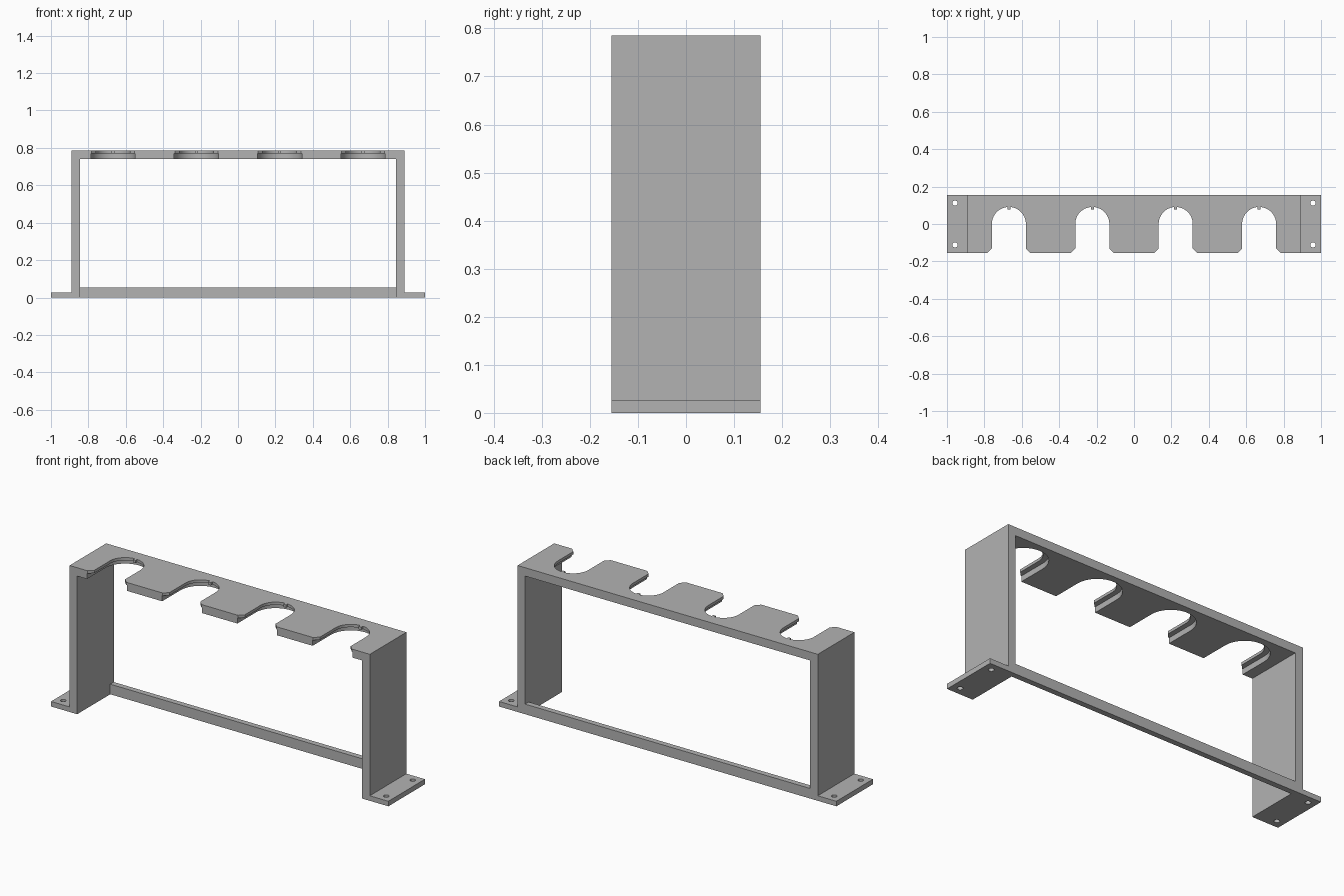
import bpy, bmesh, math
from mathutils import Vector

cube = bpy.data.objects.get("Cube")
if cube:
    bpy.data.objects.remove(cube, do_unlink=True)

grey = bpy.data.materials.new("plain grey")
grey.use_nodes = True
COLOUR = (0.45, 0.45, 0.45, 1)
grey.diffuse_color = COLOUR
grey.node_tree.nodes["Principled BSDF"].inputs["Base Color"].default_value = COLOUR

H, D = 0.785, 0.155            # height, half depth
POST_IN, POST_OUT = 0.845, 0.89
PLATE_Z, LIP_Z = 0.74, 0.77    # underside of the shelf and of its lip
FOOT = 0.027


def prism(name, points, offset):
    """Extrude a closed outline of 3D points by an offset."""
    bm = bmesh.new()
    face = bm.faces.new([bm.verts.new(p) for p in points])
    new = bmesh.ops.extrude_face_region(bm, geom=[face])["geom"]
    bmesh.ops.translate(bm, vec=Vector(offset),
                        verts=[v for v in new if isinstance(v, bmesh.types.BMVert)])
    bmesh.ops.recalc_face_normals(bm, faces=bm.faces)
    mesh = bpy.data.meshes.new(name)
    bm.to_mesh(mesh)
    bm.free()
    mesh.materials.append(grey)
    ob = bpy.data.objects.new(name, mesh)
    bpy.context.collection.objects.link(ob)
    return ob


def flat_prism(name, outline, z0, z1):
    return prism(name, [(x, y, z0) for x, y in outline], (0, 0, z1 - z0))


def cut(target, cutter):
    """Subtract the cutter, then discard it."""
    mod = target.modifiers.new("cut", 'BOOLEAN')
    mod.operation, mod.solver, mod.object = 'DIFFERENCE', 'EXACT', cutter
    cutter.hide_render = True
    bpy.context.view_layer.update()
    graph = bpy.context.evaluated_depsgraph_get()
    mesh = bpy.data.meshes.new_from_object(target.evaluated_get(graph))
    target.modifiers.clear()
    target.data = mesh
    bpy.data.objects.remove(cutter, do_unlink=True)


def arc(cx, r, steps, start=0.0, end=math.pi, cy=0.0):
    return [(cx + r * math.cos(a), cy + r * math.sin(a))
            for a in (start + (end - start) * i / steps for i in range(steps + 1))]


# Frame: one hat-shaped profile with feet, posts and shelf
half = [(POST_IN, PLATE_Z), (POST_IN, 0), (1, 0), (1, FOOT), (POST_OUT, FOOT), (POST_OUT, H)]
profile = half + [(-x, z) for x, z in reversed(half)]
frame = prism("frame", [(x, -D, z) for x, z in profile], (0, 2 * D, 0))

# Slots: chamfered lip with a small nub, over a wider recess
R, WIDE, CHAMFER, NUB = 0.091, 0.118, 0.024, 0.008
for i in range(4):
    cx = (i - 1.5) * 0.446
    tilt = math.asin(NUB / R)
    mid = math.pi / 2
    right = [(cx + R + 2 * CHAMFER, -D - CHAMFER), (cx + R, -D + CHAMFER)]
    left = [(2 * cx - x, y) for x, y in reversed(right)]
    nub = [(cx + NUB, R - 0.014), (cx - NUB, R - 0.014)]
    lip = (right + arc(cx, R, 16, 0, mid - tilt) + nub
           + arc(cx, R, 16, mid + tilt, math.pi) + left)
    cut(frame, flat_prism("lip_cutter", lip, 0.7, 0.82))
    recess = [(cx + WIDE, -0.2)] + arc(cx, WIDE, 32) + [(cx - WIDE, -0.2)]
    cut(frame, flat_prism("recess_cutter", recess, 0.7, LIP_Z))

# Screw holes in the feet
for sx in (-1, 1):
    for sy in (-1, 1):
        hole = arc(sx * 0.957, 0.014, 24, 0, 2 * math.pi, sy * 0.112)[:-1]
        cut(frame, flat_prism("hole_cutter", hole, -0.05, 0.08))

# Rear tie bar between the posts
flat_prism("rear_bar", [(-POST_IN, D - 0.03), (POST_IN, D - 0.03), (POST_IN, D), (-POST_IN, D)],
           0, 0.054)

# Smooth the curved walls, keep edges sharp
bpy.ops.object.select_all(action='DESELECT')
frame.select_set(True)
bpy.context.view_layer.objects.active = frame
bpy.ops.object.shade_smooth_by_angle(angle=math.radians(25))
